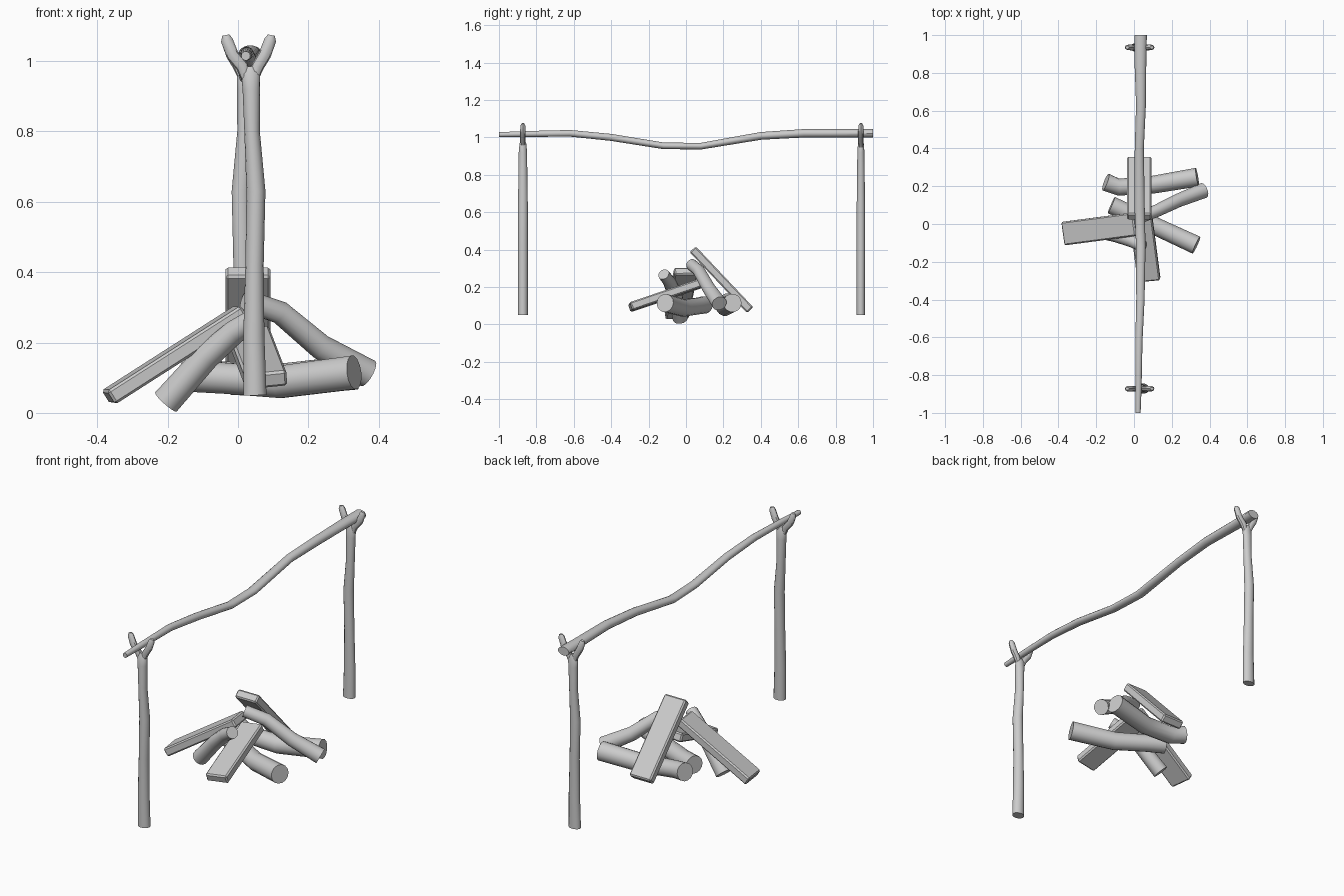
import bpy, bmesh, math
from mathutils import Vector, Matrix

if "Cube" in bpy.data.objects:
    bpy.data.objects.remove(bpy.data.objects["Cube"])


def add_tube(bm, pts, ref=(0, 0, 1), sides=14):
    """Loft rings through points (x, y, z, radius[, vertical radius])."""
    pos = [Vector(p[:3]) for p in pts]
    rings = []
    for i, p in enumerate(pts):
        d = (pos[min(i + 1, len(pts) - 1)] - pos[max(i - 1, 0)]).normalized()
        side = d.cross(Vector(ref)).normalized()
        up = side.cross(d)
        ring = []
        for k in range(sides):
            a = 2 * math.pi * k / sides
            ring.append(bm.verts.new(pos[i] + side * p[3] * math.cos(a) + up * p[-1] * math.sin(a)))
        rings.append(ring)
    for a, b in zip(rings, rings[1:]):
        for k in range(sides):
            j = (k + 1) % sides
            bm.faces.new((a[k], a[j], b[j], b[k]))
    bm.faces.new(rings[0][::-1])
    bm.faces.new(rings[-1])


def finish(name, bm):
    bmesh.ops.recalc_face_normals(bm, faces=bm.faces[:])
    me = bpy.data.meshes.new(name)
    bm.to_mesh(me)
    bm.free()
    ob = bpy.data.objects.new(name, me)
    bpy.context.collection.objects.link(ob)
    bpy.ops.object.select_all(action='DESELECT')
    ob.select_set(True)
    bpy.context.view_layer.objects.active = ob
    bpy.ops.object.shade_smooth_by_angle(angle=math.radians(35))
    return ob


def tube(name, pts):
    bm = bmesh.new()
    add_tube(bm, pts)
    return finish(name, bm)


def plank(name, a, b, width, thick, hint):
    """Bevelled board with its centre line from a to b."""
    a, b = Vector(a), Vector(b)
    d = (b - a).normalized()
    w = Vector(hint)
    w = (w - d * w.dot(d)).normalized()
    rot = Matrix((d, w, d.cross(w))).transposed().to_4x4()
    size = Matrix.Diagonal(((b - a).length, width, thick, 1))
    bm = bmesh.new()
    bmesh.ops.create_cube(bm, size=1, matrix=Matrix.Translation((a + b) / 2) @ rot @ size)
    bmesh.ops.bevel(bm, geom=bm.edges[:], offset=0.007, segments=1, affect='EDGES')
    bmesh.ops.recalc_face_normals(bm, faces=bm.faces[:])
    me = bpy.data.meshes.new(name)
    bm.to_mesh(me)
    bm.free()
    bpy.context.collection.objects.link(bpy.data.objects.new(name, me))


# Forked posts: trunk plus two prongs, rear one turned around
def post(name, y, s, ry):
    cx = 0.03

    def path(pts):
        return [(cx + s * x, y, z, rx, r2) for x, z, rx, r2 in pts]
    bm = bmesh.new()
    add_tube(bm, path([(.018, .05, .033, ry), (.015, .22, .030, ry), (.017, .42, .026, ry),
                       (.021, .63, .027, ry), (.010, .80, .022, ry * .9), (.008, .92, .025, ry * .85),
                       (.006, .965, .027, ry * .7), (.004, .985, .014, .010)]), ref=(0, 1, 0))
    for m in (-1, 1):
        add_tube(bm, path([(.004 + m * .010, .945, .012, .012), (.004 + m * .022, .985, .018, .016),
                           (m * .046, 1.018, .018, .016), (m * .062, 1.060, .017, .014),
                           (m * .065, 1.074, .010, .008)]), ref=(0, 1, 0), sides=10)
    finish(name, bm)


post("front_forked_post", -.872, 1, .027)
post("rear_forked_post", .935, -1, .023)

# Sagging crossbar, thicker toward the rear
tube("crossbar", [(.022, -1, 1.015, .013, .013), (.024, -.87, 1.018, .016, .016),
                  (.026, -.62, 1.022, .019, .018), (.034, -.4, 1.000, .022, .019),
                  (.036, -.12, .955, .025, .018), (.030, .08, .953, .027, .018),
                  (.028, .40, 1.008, .024, .021), (.037, .63, 1.022, .026, .023),
                  (.034, .85, 1.022, .031, .023), (.035, 1, 1.022, .033, .023)])

# Round logs of the fire pile
tube("rear_log", [(-.150, .222, .120, .047), (-.080, .195, .105, .045),
                  (.10, .208, .092, .047), (.335, .248, .115, .050)])
tube("front_log", [(-.120, .100, .105, .047), (-.03, .06, .098, .045),
                   (.12, -.015, .088, .047), (.330, -.112, .115, .049)])
tube("leaning_branch", [(.370, .178, .112, .041), (.235, .125, .188, .036),
                        (.12, .07, .285, .033), (.02, .03, .320, .031)])
tube("bent_branch", [(-.205, -.03, .031, .041), (-.09, -.06, .160, .038),
                     (-.01, -.09, .230, .034), (.05, -.12, .268, .031)])

# Split boards leaning on the logs
plank("left_board", (-.368, -.05, .044), (.012, 0, .287), .125, .045, (-.02, .125, 0))
plank("front_board", (.080, -.298, .092), (.030, .085, .222), .12, .046, (1, .1, .1))
plank("rear_board", (.028, .036, .402), (.028, .343, .077), .128, .045, (1, 0, 0))
